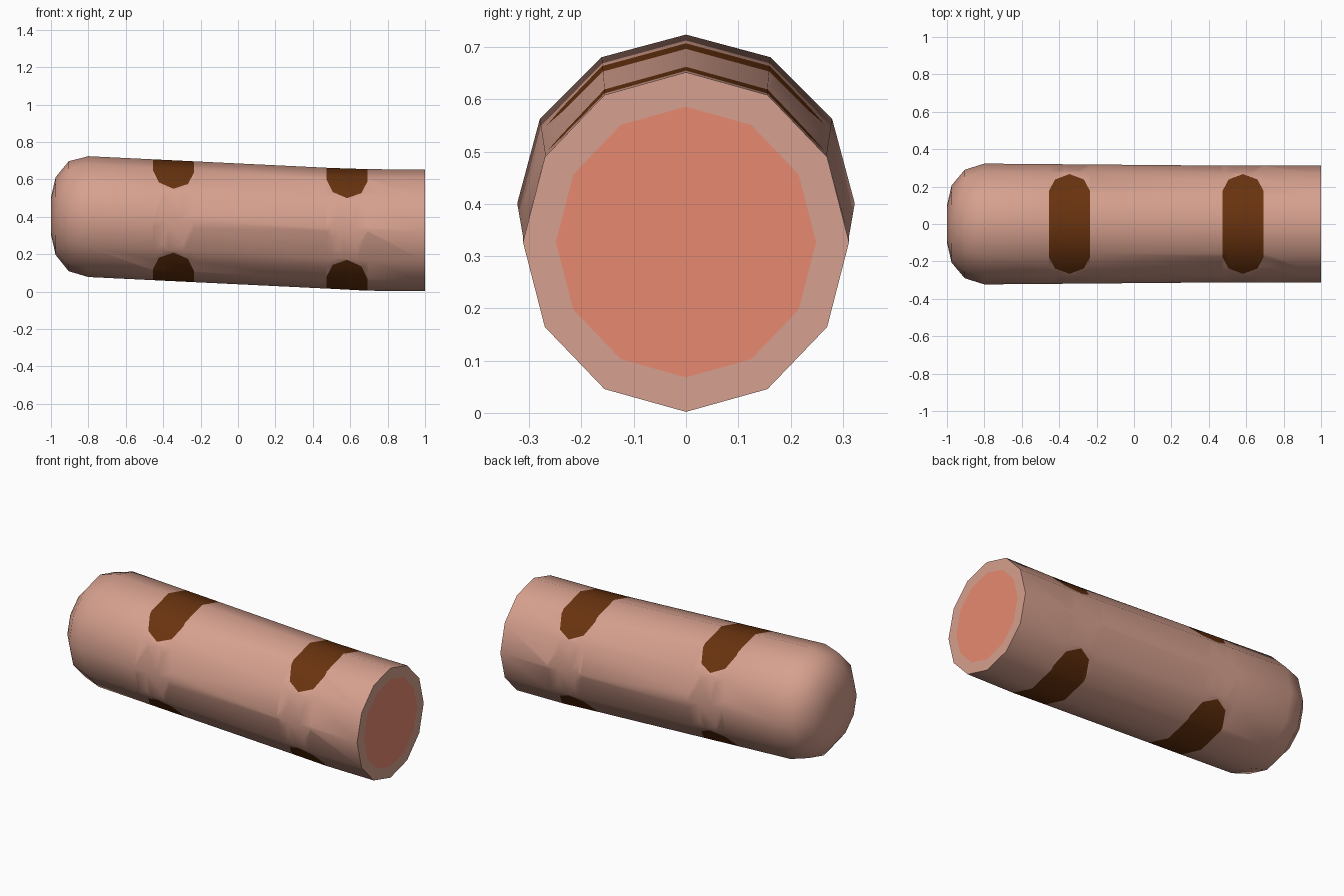
import bpy, bmesh, math
from mathutils import Vector

if "Cube" in bpy.data.objects:
    bpy.data.objects.remove(bpy.data.objects["Cube"])


def material(name, rgb):
    m = bpy.data.materials.new(name)
    lin = [(c / 255 / 12.92) if c < 11 else ((c / 255 + 0.055) / 1.055) ** 2.4 for c in rgb]
    m.diffuse_color = (*lin, 1)
    m.use_nodes = True
    m.node_tree.nodes["Principled BSDF"].inputs["Base Color"].default_value = m.diffuse_color
    return m


SIDES = 12
MARKS = (-0.345, 0.583)
HALF = 0.11
# Corner outline of one grill mark, seen from above, relative to its centre
OUTLINE = ((HALF, 0.176), (0.077, 0.238), (0.0, 0.267))

# Sausage profile: x, centre height, half width, half height
RINGS = (
    (-1.0, 0.405, 0.10, 0.10),
    (-0.975, 0.404, 0.207, 0.208),
    (-0.905, 0.403, 0.290, 0.294),
    (-0.80, 0.401, 0.323, 0.323),
    (0.50, 0.338, 0.312, 0.323),
    (0.69, 0.330, 0.312, 0.325),
    (1.0, 0.327, 0.312, 0.325),
    (1.0, 0.327, 0.249, 0.259),   # edge of the cut meat
)

bm = bmesh.new()
loops = []
for x, zc, ry, rz in RINGS:
    loops.append([bm.verts.new((x, ry * math.sin(a), zc + rz * math.cos(a)))
                  for a in (2 * math.pi * i / SIDES for i in range(SIDES))])
for a, b in zip(loops, loops[1:]):
    for i in range(SIDES):
        j = (i + 1) % SIDES
        bm.faces.new((a[i], a[j], b[j], b[i]))
bm.faces.new(loops[0])
meat = bm.faces.new(loops[-1])
meat.material_index = 2


def cut(co, normal, faces):
    geom = set(faces)
    for f in faces:
        geom.update(f.edges)
        geom.update(f.verts)
    bmesh.ops.bisect_plane(bm, geom=list(geom), dist=1e-5, plane_co=co, plane_no=normal)


def band(xm):
    return [f for f in bm.faces if abs(f.calc_center_median().x - xm) < HALF
            and all(abs(v.co.x - xm) < HALF + 1e-3 for v in f.verts)]


# Grill marks: cut each rounded outline through top and bottom, then colour it
for xm in MARKS:
    for s in (-1, 1):
        cut((xm + s * HALF, 0, 0), (1, 0, 0), bm.faces[:])
    planes = []
    for (x0, y0), (x1, y1) in zip(OUTLINE, OUTLINE[1:]):
        for sx in (-1, 1):
            for sy in (-1, 1):
                co = Vector((xm + sx * x0, sy * y0, 0))
                no = Vector((sx * (y1 - y0), sy * (x0 - x1), 0)).normalized()
                if no.x * sx < 0:
                    no.x = -no.x
                planes.append((co, no))
                cut(co, no, band(xm))
    for f in band(xm):
        c = f.calc_center_median()
        if all((c - co).dot(no) < 0 for co, no in planes):
            f.material_index = 1

bmesh.ops.recalc_face_normals(bm, faces=bm.faces[:])
me = bpy.data.meshes.new("half_sausage")
bm.to_mesh(me)
bm.free()
for m in (material("sausage skin", (214, 160, 142)),
          material("grill mark brown", (105, 51, 15)),
          material("cut meat", (239, 143, 117))):
    me.materials.append(m)
ob = bpy.data.objects.new("half_sausage", me)
bpy.context.collection.objects.link(ob)
bpy.context.view_layer.objects.active = ob
ob.select_set(True)
bpy.ops.object.shade_smooth_by_angle(angle=math.radians(42))
